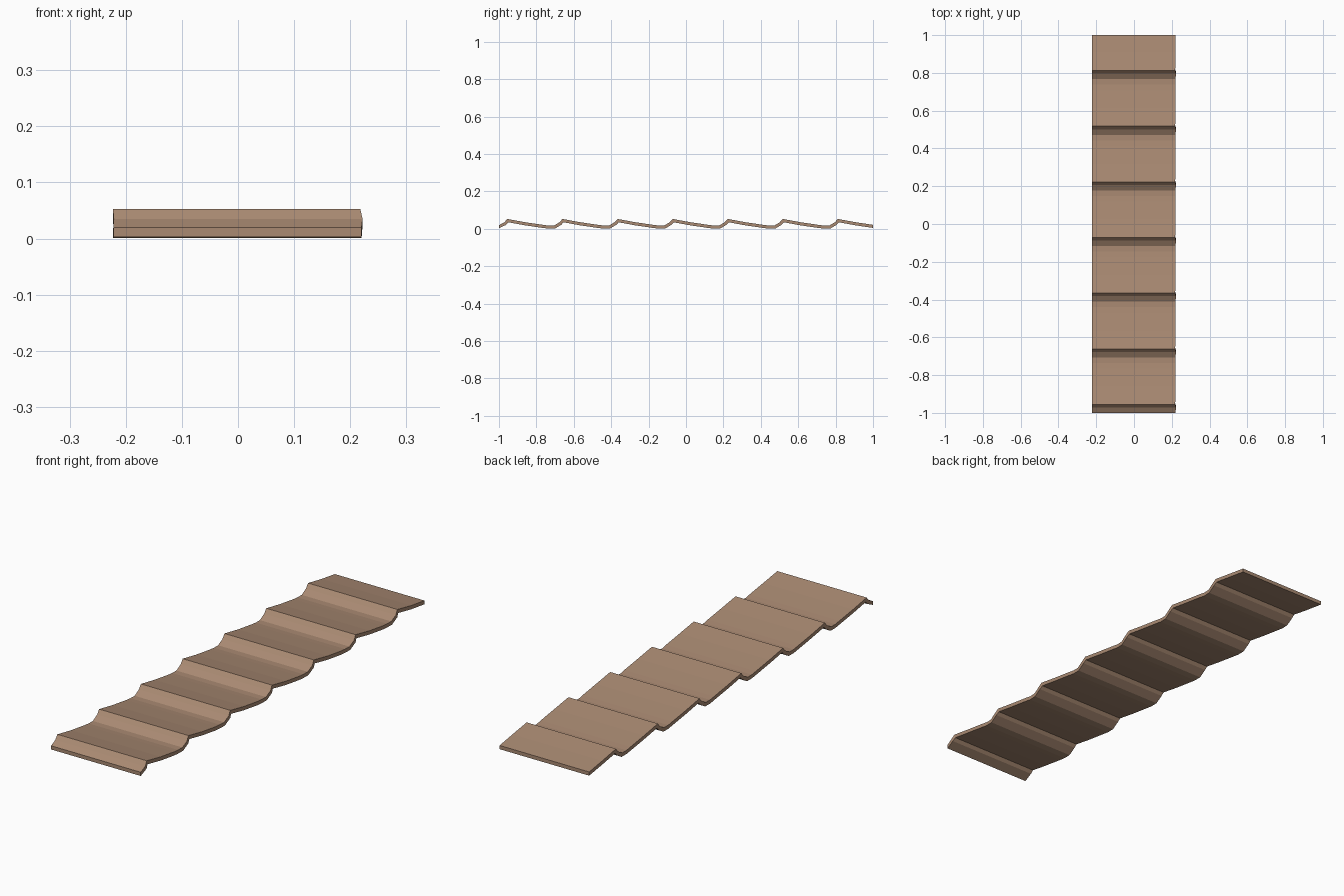
import bpy
import bmesh
from mathutils import Vector

if "Cube" in bpy.data.objects:
    bpy.data.objects.remove(bpy.data.objects["Cube"])

PITCH, FIRST_RIDGE, THICK = 0.2945, -0.955, 0.0165

# one wave of the top surface: offset along y from the ridge, height, edge bulge
WAVE = [(0.0, 0.053, 0.0), (0.095, 0.0355, 0.003), (0.19, 0.0215, 0.003),
        (0.220, 0.0178, 0.001), (0.249, 0.0178, 0.002), (0.278, 0.035, 0.004)]

# repeat the wave along the length, trimmed to y = -1 .. 1
raw = []
for i in range(-1, 7):
    for off, z, bulge in WAVE:
        raw.append((FIRST_RIDGE + i * PITCH + off, z, bulge))
top = [(-1.0, 0.0195, 0.002)] + [p for p in raw if -0.99 < p[0] < 0.99] + [(1.0, 0.0215, 0.002)]


def underside(k):
    """Offset a top point down, square to the surface, keeping the ends upright."""
    y, z, bulge = top[k]
    if k in (0, len(top) - 1):
        return y, z - THICK, bulge
    p, a, b = (Vector(top[j][:2]) for j in (k, k - 1, k + 1))
    d1, d2 = (p - a).normalized(), (b - p).normalized()
    n1, n2 = Vector((d1.y, -d1.x)), Vector((d2.y, -d2.x))
    m = (n1 + n2).normalized()
    q = p + m * (THICK / m.dot(n1))
    return q.x, max(q.y, 0.0), bulge


bottom = [underside(k) for k in range(len(top))]

# corrugated strip: a four-cornered section at every profile point
bm = bmesh.new()
rings = []
for t, u in zip(top, bottom):
    left, right = -0.223 + 0.4 * t[2], 0.218 + t[2]
    rings.append([bm.verts.new(c) for c in (
        (left, t[0], t[1]), (right, t[0], t[1]), (right, u[0], u[1]), (left, u[0], u[1]))])
for a, b in zip(rings, rings[1:]):
    for j in range(4):
        k = (j + 1) % 4
        bm.faces.new((a[j], a[k], b[k], b[j]))
bm.faces.new(rings[0])
bm.faces.new(rings[-1])
bmesh.ops.recalc_face_normals(bm, faces=bm.faces)

mesh = bpy.data.meshes.new("roof_strip")
bm.to_mesh(mesh)
bm.free()
strip = bpy.data.objects.new("roof_strip", mesh)
bpy.context.collection.objects.link(strip)

# brown clay colour
mat = bpy.data.materials.new("brown")
mat.diffuse_color = (0.40, 0.255, 0.17, 1)
mat.use_nodes = True
mat.node_tree.nodes["Principled BSDF"].inputs["Base Color"].default_value = mat.diffuse_color
mesh.materials.append(mat)
